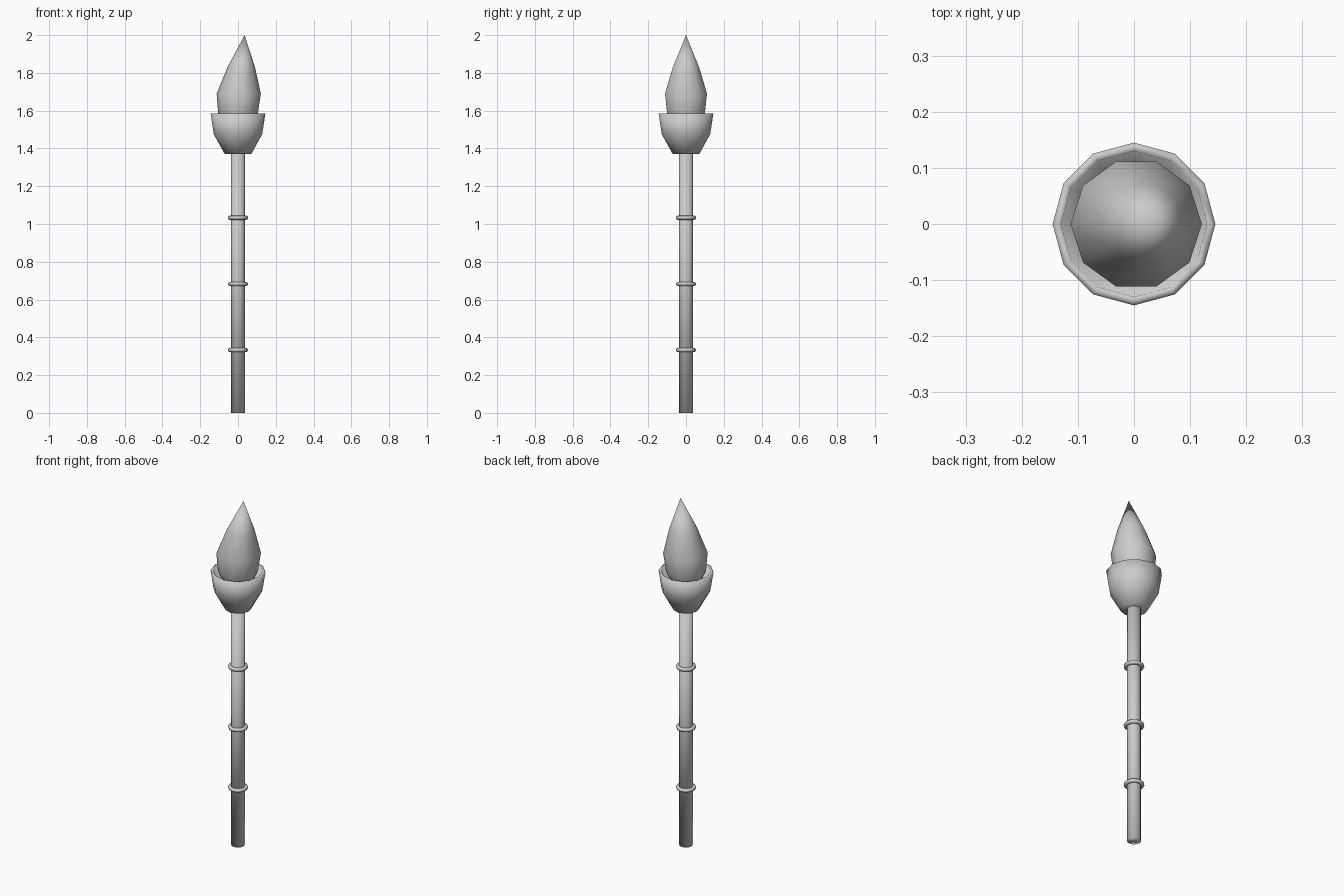
import bpy
import bmesh
from math import cos, sin, tau

cube = bpy.data.objects.get("Cube")
if cube:
    bpy.data.objects.remove(cube, do_unlink=True)

# Single plain grey
grey = bpy.data.materials.new("plain_grey")
grey.use_nodes = True
grey.diffuse_color = (0.6, 0.6, 0.6, 1)
grey.node_tree.nodes["Principled BSDF"].inputs["Base Color"].default_value = (0.6, 0.6, 0.6, 1)


def finish(name, bm):
    bmesh.ops.recalc_face_normals(bm, faces=bm.faces)
    for face in bm.faces:
        face.smooth = True
    mesh = bpy.data.meshes.new(name)
    bm.to_mesh(mesh)
    bm.free()
    mesh.materials.append(grey)
    obj = bpy.data.objects.new(name, mesh)
    bpy.context.collection.objects.link(obj)
    return obj


def loft(name, sides, sections):
    """Skin round sections given as (radius, height, x offset); radius 0 is a tip."""
    bm = bmesh.new()
    rings = []
    for radius, z, x in sections:
        count = sides if radius else 1
        rings.append([bm.verts.new((x + radius * cos(tau * i / sides),
                                    radius * sin(tau * i / sides), z)) for i in range(count)])
    for low, high in zip(rings, rings[1:]):
        for i in range(sides):
            j = (i + 1) % sides
            if len(high) == 1:
                bm.faces.new((low[i], low[j], high[0]))
            else:
                bm.faces.new((low[i], low[j], high[j], high[i]))
    for ring in (rings[0], rings[-1]):
        if len(ring) > 1:
            bm.faces.new(ring)
    return finish(name, bm)


def torus(name, major, minor, z, sides=12, tube=8):
    bm = bmesh.new()
    grid = [[bm.verts.new(((major + minor * cos(tau * k / tube)) * cos(tau * i / sides),
                           (major + minor * cos(tau * k / tube)) * sin(tau * i / sides),
                           z + minor * sin(tau * k / tube))) for k in range(tube)]
            for i in range(sides)]
    for i in range(sides):
        for k in range(tube):
            n, m = (i + 1) % sides, (k + 1) % tube
            bm.faces.new((grid[i][k], grid[n][k], grid[n][m], grid[i][m]))
    return finish(name, bm)


# Handle with three raised bands
loft("handle", 12, [(0.036, 0, 0), (0.036, 1.4, 0)])
for number in range(3):
    torus(f"handle_band_{number + 1}", 0.043, 0.011, 0.333 + 0.35 * number)

# Bowl, hollow inside, and the leaning flame sitting in it
loft("bowl", 12, [(0.07, 1.37, 0), (0.128, 1.475, 0), (0.145, 1.585, 0),
                  (0.13, 1.585, 0), (0.11, 1.48, 0)])
loft("flame", 10, [(0.06, 1.48, 0), (0.105, 1.585, 0), (0.117, 1.69, 0.004),
                   (0.073, 1.83, 0.017), (0, 2.0, 0.035)])
